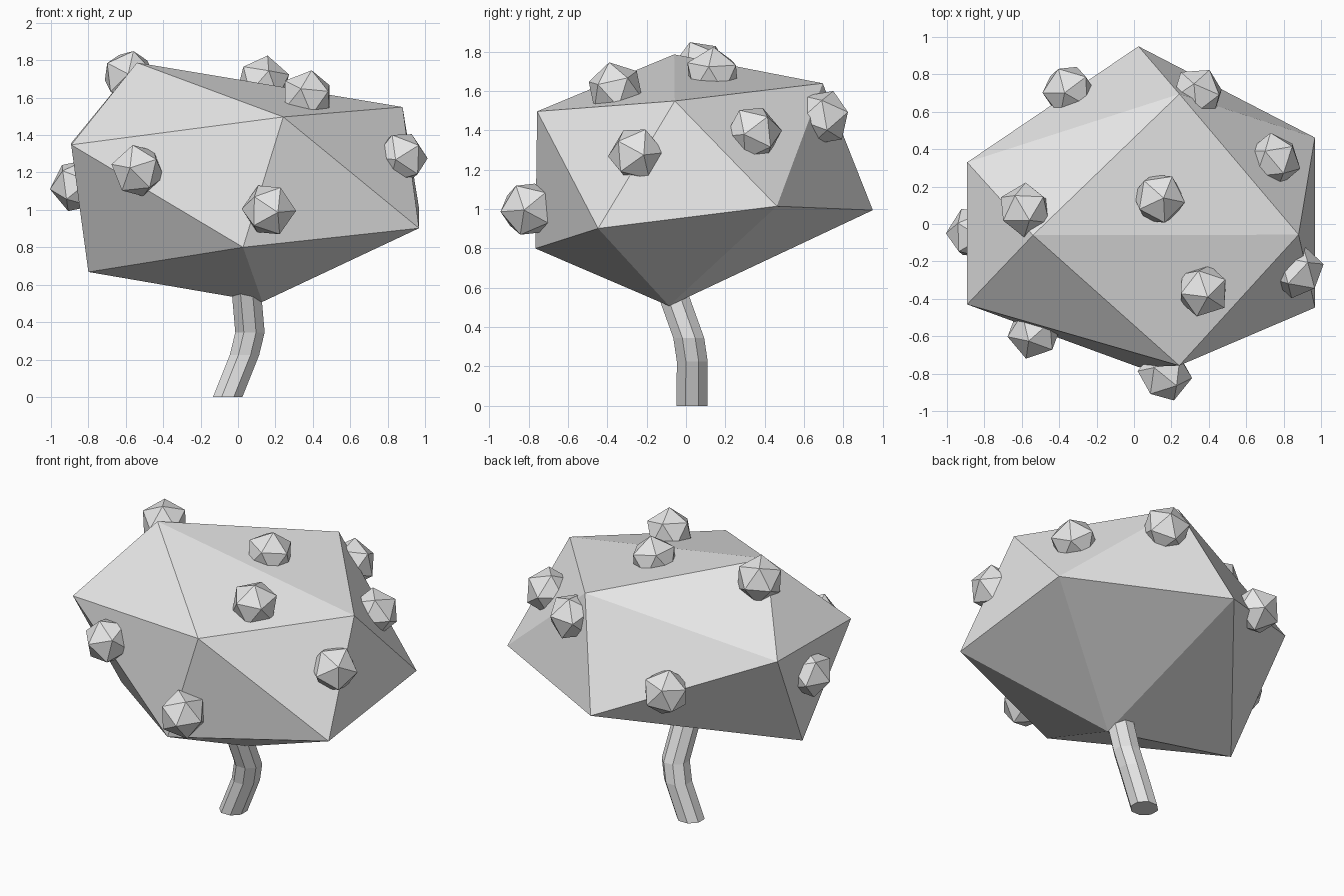
import bpy, bmesh, math, random
from mathutils import Vector, Matrix
from mathutils.bvhtree import BVHTree

random.seed(4)
if "Cube" in bpy.data.objects:
    bpy.data.objects.remove(bpy.data.objects["Cube"], do_unlink=True)

grey = bpy.data.materials.new("light_grey")
grey.use_nodes = True
grey.diffuse_color = (0.8, 0.8, 0.8, 1)
grey.node_tree.nodes["Principled BSDF"].inputs["Base Color"].default_value = (0.8, 0.8, 0.8, 1)


def finish(bm, name):
    bmesh.ops.recalc_face_normals(bm, faces=bm.faces)
    mesh = bpy.data.meshes.new(name)
    bm.to_mesh(mesh)
    mesh.materials.append(grey)
    obj = bpy.data.objects.new(name, mesh)
    bpy.context.collection.objects.link(obj)
    return obj


# Crown: irregular twenty-sided lump, two staggered rings of five and two poles
bottom = (0.13, -0.086, 0.508)
top = (-0.54, -0.06, 1.787)
low_ring = [(0.968, -0.447, 0.902), (0.967, 0.462, 1.015), (0.024, 0.95, 0.995),
            (-0.80, -0.06, 0.668), (0.027, -0.766, 0.80)]
high_ring = [(0.88, -0.057, 1.55), (0.243, 0.695, 1.64), (-0.892, 0.33, 1.357),
             (-0.892, -0.43, 1.348), (0.242, -0.757, 1.497)]
bm = bmesh.new()
b, t = bm.verts.new(bottom), bm.verts.new(top)
low = [bm.verts.new(p) for p in low_ring]
high = [bm.verts.new(p) for p in high_ring]
for i in range(5):
    j = (i + 1) % 5
    for tri in ((b, low[j], low[i]), (low[i], low[j], high[i]),
                (low[j], high[j], high[i]), (high[i], high[j], t)):
        bm.faces.new(tri)
bmesh.ops.recalc_face_normals(bm, faces=bm.faces)
surface = BVHTree.FromBMesh(bm)
finish(bm, "crown")
bm.free()

# Fruits: small icosahedra sunk halfway into the crown, pointing outward
fruits = [(-0.583, 0.075, 1.715), (0.134, 0.136, 1.68), (0.37, -0.358, 1.605),
          (0.872, -0.253, 1.278), (-0.535, -0.58, 1.21), (0.165, -0.805, 1.0),
          (-0.86, -0.05, 1.13), (0.338, 0.695, 1.465), (0.75, 0.343, 1.385),
          (-0.35, 0.71, 1.16)]
for n, place in enumerate(fruits, 1):
    normal = surface.find_nearest(Vector(place))[1]
    turn = normal.to_track_quat('Z', 'Y').to_matrix().to_4x4()
    spin = Matrix.Rotation(random.uniform(0, math.tau), 4, 'Z')
    bm = bmesh.new()
    bmesh.ops.create_icosphere(bm, subdivisions=1, radius=0.147,
                               matrix=Matrix.Translation(place) @ turn @ spin)
    finish(bm, f"fruit_{n}")
    bm.free()

# Trunk: bent eight-sided tube
path = [(-0.055, 0.03, 0), (0.035, 0.032, 0.225), (0.064, 0.014, 0.345), (0.04, -0.085, 0.62)]
bm = bmesh.new()
rings = []
for x, y, z in path:
    angles = [math.tau * (k + 0.5) / 8 for k in range(8)]
    rings.append([bm.verts.new((x + 0.085 * math.cos(a), y + 0.085 * math.sin(a), z))
                  for a in angles])
for lower, upper in zip(rings, rings[1:]):
    for k in range(8):
        m = (k + 1) % 8
        bm.faces.new((lower[k], lower[m], upper[m], upper[k]))
bm.faces.new(rings[0][::-1])
bm.faces.new(rings[-1])
finish(bm, "trunk")
bm.free()
